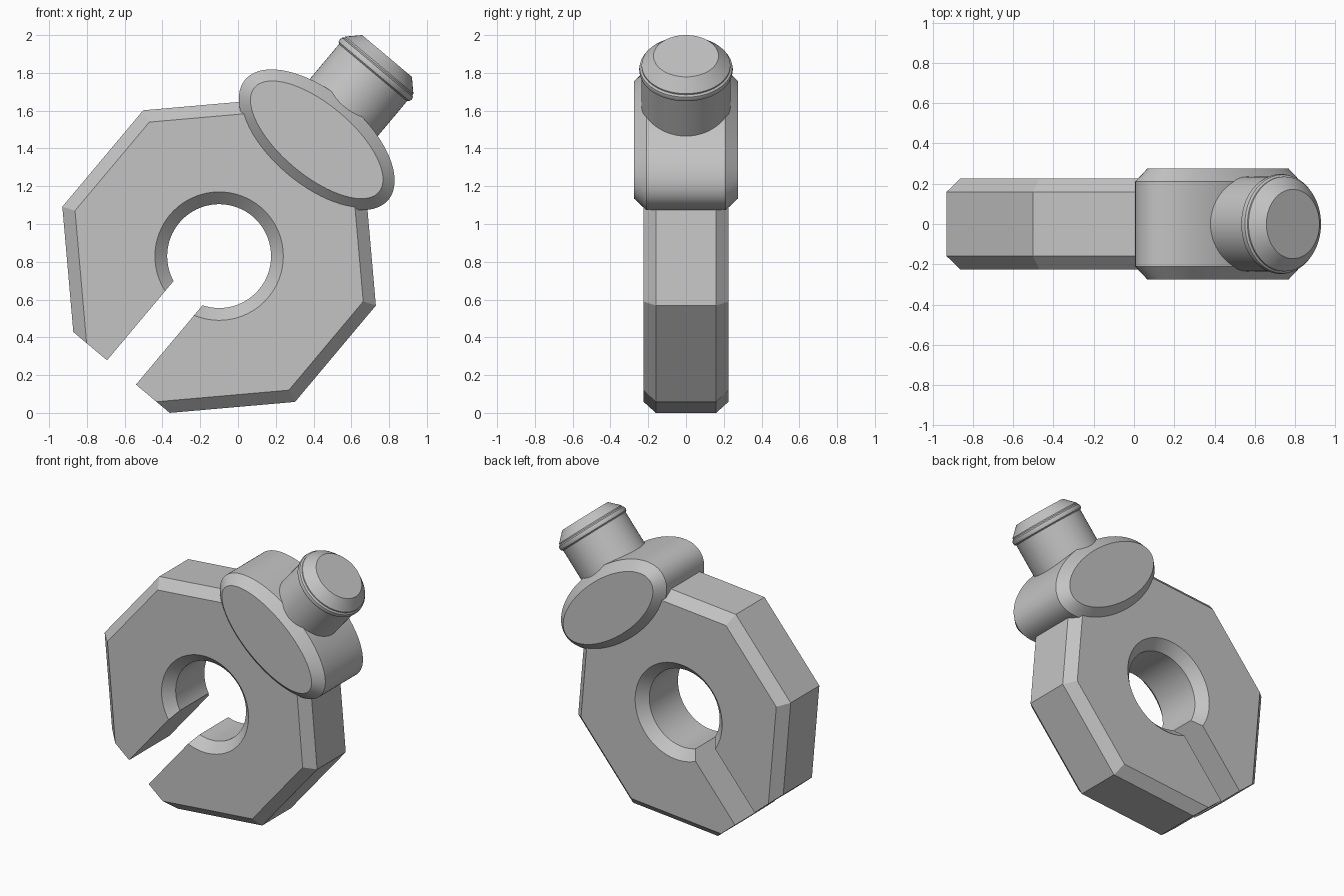
import bpy, bmesh
from math import sin, cos, pi, radians

cube = bpy.data.objects.get("Cube")
if cube:
    bpy.data.objects.remove(cube)

CENTRE = (-0.1, 0, 0.83)       # middle of the ring hole
TILT = (0, radians(40), 0)     # whole fitting leans over
APOTHEM, CHAMFER = 0.804, 0.065

grey = bpy.data.materials.new("light_grey")
grey.use_nodes = True
grey.diffuse_color = (0.55, 0.55, 0.55, 1)
grey.node_tree.nodes["Principled BSDF"].inputs["Base Color"].default_value = grey.diffuse_color


def loft(name, rings):
    """Closed solid through equal-sized rings of points."""
    bm = bmesh.new()
    loops = [[bm.verts.new(p) for p in ring] for ring in rings]
    n = len(loops[0])
    for a, b in zip(loops, loops[1:]):
        for i in range(n):
            j = (i + 1) % n
            bm.faces.new((a[i], a[j], b[j], b[i]))
    bm.faces.new(loops[0])
    bm.faces.new(loops[-1])
    bmesh.ops.recalc_face_normals(bm, faces=bm.faces)
    mesh = bpy.data.meshes.new(name)
    bm.to_mesh(mesh)
    bm.free()
    mesh.materials.append(grey)
    obj = bpy.data.objects.new(name, mesh)
    obj.location, obj.rotation_euler = CENTRE, TILT
    bpy.context.collection.objects.link(obj)
    return obj


def octagon(y, inset):
    """Eight-sided ring; the slotted bottom side is never inset."""
    side = [(k * pi / 4, APOTHEM - (0 if k == 6 else inset)) for k in range(8)]
    ring = []
    for k in range(8):
        (t, d), (u, e) = side[k], side[(k + 1) % 8]
        s = sin(u - t)
        ring.append(((d * sin(u) - e * sin(t)) / s, y, (e * cos(t) - d * cos(u)) / s))
    return ring


def ellipse(y, a, b, z=0, n=72):
    return [(a * cos(2 * pi * i / n), y, z + b * sin(2 * pi * i / n)) for i in range(n)]


def circle(z, r, n=64):
    return [(r * cos(2 * pi * i / n), r * sin(2 * pi * i / n), z) for i in range(n)]


def box(y):
    return [(-0.1, y, 0), (0.1, y, 0), (0.1, y, -1), (-0.1, y, -1)]


def layers(half, make):
    """Chamfered slab: make(y, inset) at four depths."""
    return [make(y, c) for y, c in ((-half, CHAMFER), (CHAMFER - half, 0),
                                    (half - CHAMFER, 0), (half, CHAMFER))]


# Octagonal body with chamfered hole and slot
body = loft("octagonal_body", layers(0.225, octagon))
hole = loft("hole_cutter", [ellipse(y, r, r) for y, r in (
    (-0.245, 0.36), (-0.16, 0.275), (0.16, 0.275), (0.245, 0.36))])
slot = loft("slot_cutter", [box(-0.4), box(0.4)])
bpy.context.view_layer.objects.active = body
for cutter in (hole, slot):
    cutter.hide_render = True
    cut = body.modifiers.new("cut", "BOOLEAN")
    cut.operation, cut.solver, cut.object = "DIFFERENCE", "EXACT", cutter
    bpy.ops.object.modifier_apply(modifier=cut.name)
    bpy.data.objects.remove(cutter)

# Oval boss on the side opposite the slot
boss = loft("oval_boss", layers(
    0.275, lambda y, c: ellipse(y, 0.495 - c, 0.253 - c, APOTHEM)))

# Round stud with a thin rounded collar and a chamfered tip
stud = loft("round_stud", [circle(z, r) for z, r in (
    (0.8, 0.235), (1.268, 0.235), (1.276, 0.245), (1.29, 0.248),
    (1.304, 0.245), (1.312, 0.235), (1.32, 0.235), (1.383, 0.172))])

for obj in (body, boss, stud):
    bpy.ops.object.select_all(action="DESELECT")
    obj.select_set(True)
    bpy.context.view_layer.objects.active = obj
    bpy.ops.object.shade_smooth_by_angle(angle=radians(30))
